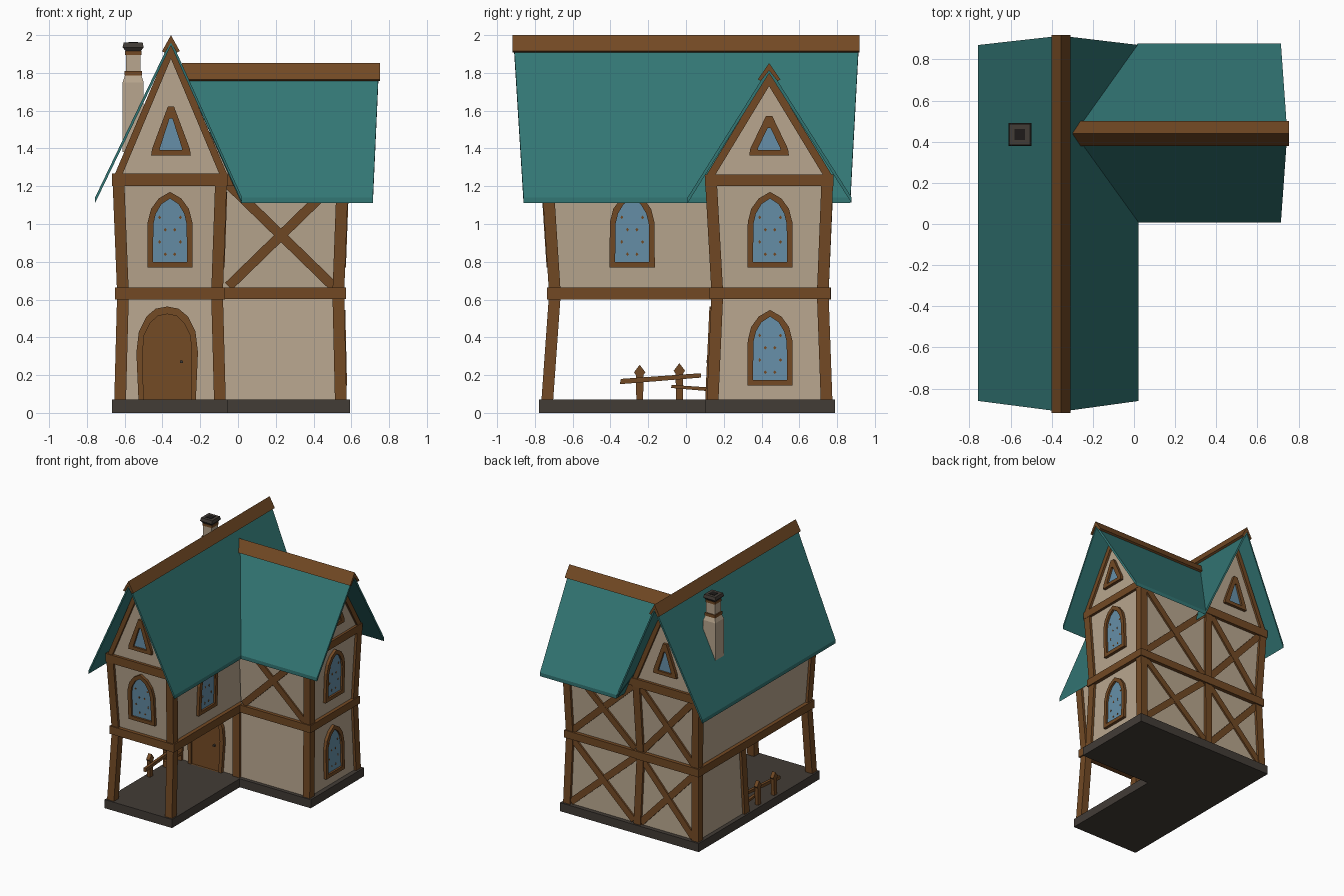
import bpy, bmesh
from mathutils import Vector

if "Cube" in bpy.data.objects:
    bpy.data.objects.remove(bpy.data.objects["Cube"])

def material(name, rgb):
    m = bpy.data.materials.new(name)
    m.diffuse_color = (*[((c / 255 + 0.055) / 1.055) ** 2.4 for c in rgb], 1)
    m.use_nodes = True
    m.node_tree.nodes["Principled BSDF"].inputs["Base Color"].default_value = m.diffuse_color
    return m

PLASTER = material("plaster", (184, 166, 142))
WOOD = material("brown wood", (114, 73, 36))
TEAL = material("teal roof", (50, 118, 116))
STONE = material("dark stone", (66, 60, 54))
GLASS = material("blue glass", (102, 143, 168))
SOOT = material("soot", (30, 27, 25))

def finish(name, verts, faces, mat):
    bm = bmesh.new()
    vs = [bm.verts.new(v) for v in verts]
    for f in faces:
        bm.faces.new([vs[i] for i in f])
    bmesh.ops.recalc_face_normals(bm, faces=bm.faces)
    me = bpy.data.meshes.new(name)
    bm.to_mesh(me)
    bm.free()
    me.materials.append(mat)
    bpy.context.collection.objects.link(bpy.data.objects.new(name, me))

def loft(name, a, b, mat):
    """Closed solid between two loops of equal length."""
    n = len(a)
    sides = [(i, (i + 1) % n, n + (i + 1) % n, n + i) for i in range(n)]
    finish(name, list(a) + list(b), [range(n), range(2 * n - 1, n - 1, -1)] + sides, mat)

def frustum(name, r0, z0, r1, z1, mat):
    def rect(r, z):
        return [(r[0], r[1], z), (r[2], r[1], z), (r[2], r[3], z), (r[0], r[3], z)]
    loft(name, rect(r0, z0), rect(r1, z1), mat)

def inset(r, d):
    return (r[0] + d, r[1] + d, r[2] - d, r[3] - d)

def plane(axis, s, n0, z0, n1, z1):
    """Leaning wall plane: (along, height, outward) -> point."""
    def p(u, v, d):
        n = n0 + (n1 - n0) * (v - z0) / (z1 - z0) + s * d
        return Vector((u, n, v)) if axis == 'x' else Vector((n, u, v))
    return p

def plate(name, p, pts, d0, d1, mat):
    loft(name, [p(u, v, d0) for u, v in pts], [p(u, v, d1) for u, v in pts], mat)

def sym(half, u=0, v=0):
    """Mirror a half outline and move it."""
    return [(u + a, v + b) for a, b in half + [(-a, b) for a, b in reversed(half) if a > 0]]

def ring(name, p, outer, inner, d0, d1, mat):
    n = len(outer)
    loops = [(outer, d0), (outer, d1), (inner, d1), (inner, d0)]
    verts = [p(u, v, d) for loop, d in loops for u, v in loop]
    faces = [(k * n + i, k * n + (i + 1) % n, (k + 1) % 4 * n + (i + 1) % n, (k + 1) % 4 * n + i)
             for k in range(4) for i in range(n)]
    finish(name, verts, faces, mat)

# Plan rectangles at floor, storey line and wall top (walls pinch in the middle)
Z = (0.07, 0.63, 1.25)
Z0, Z1, Z2 = Z
MAIN = [(-.655, -.765, -.065, .775), (-.64, -.725, -.08, .755), (-.665, -.765, -.058, .782)]
WING = [(-.10, .11, .575, .775), (-.10, .135, .562, .755), (-.10, .10, .585, .78)]
ROOM = [(m[0], w[1], m[2], m[3]) for m, w in zip(MAIN, WING)]

# Stone base
for name, r in (("main", (-.668, -.778, -.055, .79)), ("wing", (-.055, .10, .592, .79))):
    frustum("base_" + name, r, 0, r, Z0, STONE)

# Plaster walls
for name, lv, k in (("room_wall", ROOM, 0), ("main_upper_wall", MAIN, 1),
                    ("wing_lower_wall", WING, 0), ("wing_upper_wall", WING, 1)):
    frustum(name, inset(lv[k], .02), Z[k], inset(lv[k + 1], .02), Z[k + 1], PLASTER)

# Leaning corner posts
def corner(r, cx, cy, w=.062):
    x = r[2] - w if cx else r[0]
    y = r[3] - w if cy else r[1]
    return (x, y, x + w, y + w)

FOUR = ((0, 0), (1, 0), (0, 1), (1, 1))
for lv, k, corners in ((MAIN, 0, FOUR[:2]), (ROOM, 0, FOUR), (MAIN, 1, FOUR),
                       (WING, 0, FOUR[1::2]), (WING, 1, FOUR[1::2])):
    for c in corners:
        frustum("corner_post", corner(lv[k], *c), Z[k], corner(lv[k + 1], *c), Z[k + 1], WOOD)

# Horizontal beams round each storey
def beam_ring(name, r, z0, z1, t=.065):
    x0, y0, x1, y1 = r
    for b in ((x0, y0, x1, y0 + t), (x0, y1 - t, x1, y1),
              (x0, y0 + t, x0 + t, y1 - t), (x1 - t, y0 + t, x1, y1 - t)):
        frustum(name, b, z0, b, z1, WOOD)

beam_ring("main_storey_beam", inset(MAIN[1], -.012), .60, .665)
beam_ring("wing_storey_beam", inset(WING[1], -.010), .602, .663)
beam_ring("main_top_beam", inset(MAIN[2], -.003), 1.20, 1.268)
beam_ring("wing_top_beam", WING[2], 1.202, 1.263)

# Wall planes
front_up = plane('x', -1, -.705, Z1, -.745, Z2)
front_gable = plane('x', -1, -.745, Z1, -.745, Z2)
back_gable = plane('x', 1, .762, Z1, .762, Z2)
wing_gable = plane('y', 1, .565, Z1, .565, Z2)
wing_low = plane('y', 1, .555, Z0, .542, Z1)
wing_up = plane('y', 1, .542, Z1, .565, Z2)
wing_front = plane('x', -1, .155, Z1, .12, Z2)
main_right = plane('y', 1, -.10, Z1, -.078, Z2)
room_front = plane('x', -1, .13, Z0, .155, Z1)
back_low = plane('x', 1, .755, Z0, .735, Z1)
back_up = plane('x', 1, .735, Z1, .762, Z2)
fence = plane('y', -1, -.63, 0, -.62, 1)

# Gable walls with rafters
MX, WY = -.355, .44
tri = sym([(.28, 1.25), (0, 1.93)], MX)
loft("main_gable_wall", [(u, -.745, v) for u, v in tri], [(u, .762, v) for u, v in tri], PLASTER)
tri = sym([(.32, 1.25), (0, 1.78)], WY)
loft("wing_gable_wall", [(-.15, u, v) for u, v in tri], [(.565, u, v) for u, v in tri], PLASTER)
main_raft = [(.303, 1.25), (0, 1.965), (0, 1.875), (.258, 1.26)]
wing_raft = [(.338, 1.25), (0, 1.805), (0, 1.73), (.285, 1.26)]
for p, c, raft in ((front_gable, MX, main_raft), (back_gable, MX, main_raft), (wing_gable, WY, wing_raft)):
    for s in (1, -1):
        plate("gable_rafter", p, [(c + s * u, v) for u, v in raft], -.02, .018, WOOD)

# Roof slabs
def roof(name, quad):
    loft(name, quad, [(x, y, z - .03) for x, y, z in quad], TEAL)

for side, x in (("left", -.757), ("right", .022)):
    roof("main_roof_" + side, [(MX, -.912, 1.975), (MX, .915, 1.975), (x, .87, 1.14), (x, -.86, 1.14)])
for side, y in (("front", .008), ("back", .877)):
    roof("wing_roof_" + side, [(-.289, WY, 1.828), (.745, WY, 1.828), (.714, y, 1.14), (.018, y, 1.14)])

# Ridge caps
def cap_profile(h, z0, z1):
    return [(-h, z0), (0, z1), (h, z0), (h - .016, z0 - .008), (0, z1 - .04), (-h + .016, z0 - .008)]

prof = cap_profile(.047, 1.915, 2.0)
loft("main_ridge_cap", [(MX + a, -.918, b) for a, b in prof], [(MX + a, .918, b) for a, b in prof], WOOD)
prof = cap_profile(.06, 1.765, 1.852)
loft("wing_ridge_cap", [(-.297, WY + a, b) for a, b in prof], [(.753, WY + a, b) for a, b in prof], WOOD)

# Windows
def window(name, p, outer, inner):
    ring(name + "_window_frame", p, outer, inner, -.01, .024, WOOD)
    plate(name + "_window_glass", p, inner, 0, .008, GLASS)

ARCH_OUT = [(.12, 0), (.118, .24), (.10, .31), (.06, .365), (0, .40)]
ARCH_IN = [(.09, .03), (.088, .23), (.075, .285), (.045, .335), (0, .365)]
for name, p, u, v in (("front", front_up, -.36, .77), ("porch_side", main_right, -.285, .77),
                      ("wing_upper", wing_up, .445, .77), ("wing_lower", wing_low, .445, .145)):
    window(name, p, sym(ARCH_OUT, u, v), sym(ARCH_IN, u, v))
    for i in range(8):  # small leading marks
        a, b = u + (i % 2 * 2 - 1) * (.025 + .03 * (i // 2 % 2)), v + .07 + .065 * (i // 2)
        plate("window_leading", p, sym([(0, -.01), (.008, 0), (0, .01)], a, b), .006, .010, WOOD)
for name, p, u, h in (("front_gable", front_gable, MX, .26), ("back_gable", back_gable, MX, .26),
                      ("wing_gable", wing_gable, WY, .21)):
    window(name, p, sym([(.105, 0), (.10, .035), (.016, h)], u, 1.363),
           sym([(.06, .028), (.058, .04), (.008, h - .065)], u, 1.363))

# Arched door
D_OUT = sym([(.152, 0), (.163, .25), (.15, .36), (.11, .44), (.06, .482), (0, .493)], -.375, Z0)
D_IN = sym([(.125, 0), (.13, .25), (.122, .34), (.09, .405), (.05, .443), (0, .453)], -.375, Z0)
ring("door_frame", room_front, D_OUT, D_IN, -.01, .028, WOOD)
plate("door_panel", room_front, D_IN, 0, .014, WOOD)
plate("door_knob", room_front, sym([(.008, -.005), (.008, .005), (0, .01)], -.30, .27), .01, .03, STONE)

# Crossed braces
bays = [(wing_front, -.05, .505, .67, 1.21)]
for u0, u1 in ((-.60, -.125), (-.06, .51)):
    bays += [(back_low, u0, u1, .09, .60), (back_up, u0, u1, .67, 1.20)]
for p, u0, u1, v0, v1 in bays:
    for a, b, d in ((v0, v1, .014), (v1, v0, .012)):
        a, b = Vector((u0, a)), Vector((u1, b))
        w = (b - a).normalized() * .026
        q = Vector((-w.y, w.x))
        plate("cross_brace", p, [a + q, b + q, b - q, a - q], -.01, d, WOOD)

# Broken fence on the porch
for u, h in ((-.245, .255), (-.035, .263)):
    plate("fence_post", fence, sym([(.018, Z0), (.02, h - .055), (.03, h - .04), (0, h)], u), -.015, .015, WOOD)
plate("fence_top_rail", fence, [(-.35, .152), (.08, .187), (.078, .21), (-.345, .18)], -.035, -.012, WOOD)
plate("fence_low_rail", fence, [(-.08, .132), (.12, .115), (.12, .135), (-.075, .148)], -.035, -.012, WOOD)

# Chimney
for name, h0, z0, h1, z1, mat in (
        ("shaft", .056, 1.38, .056, 1.75, PLASTER), ("shoulder", .056, 1.75, .044, 1.785, PLASTER),
        ("collar", .047, 1.785, .047, 1.81, WOOD), ("neck", .039, 1.81, .039, 1.90, PLASTER),
        ("upper_collar", .043, 1.895, .043, 1.915, WOOD), ("cap_flare", .04, 1.915, .055, 1.935, STONE),
        ("cap", .056, 1.935, .05, 1.96, STONE), ("flue", .026, 1.95, .026, 1.963, SOOT)):
    frustum("chimney_" + name, (-.555 - h0, .435 - h0, -.555 + h0, .435 + h0), z0,
            (-.555 - h1, .435 - h1, -.555 + h1, .435 + h1), z1, mat)
